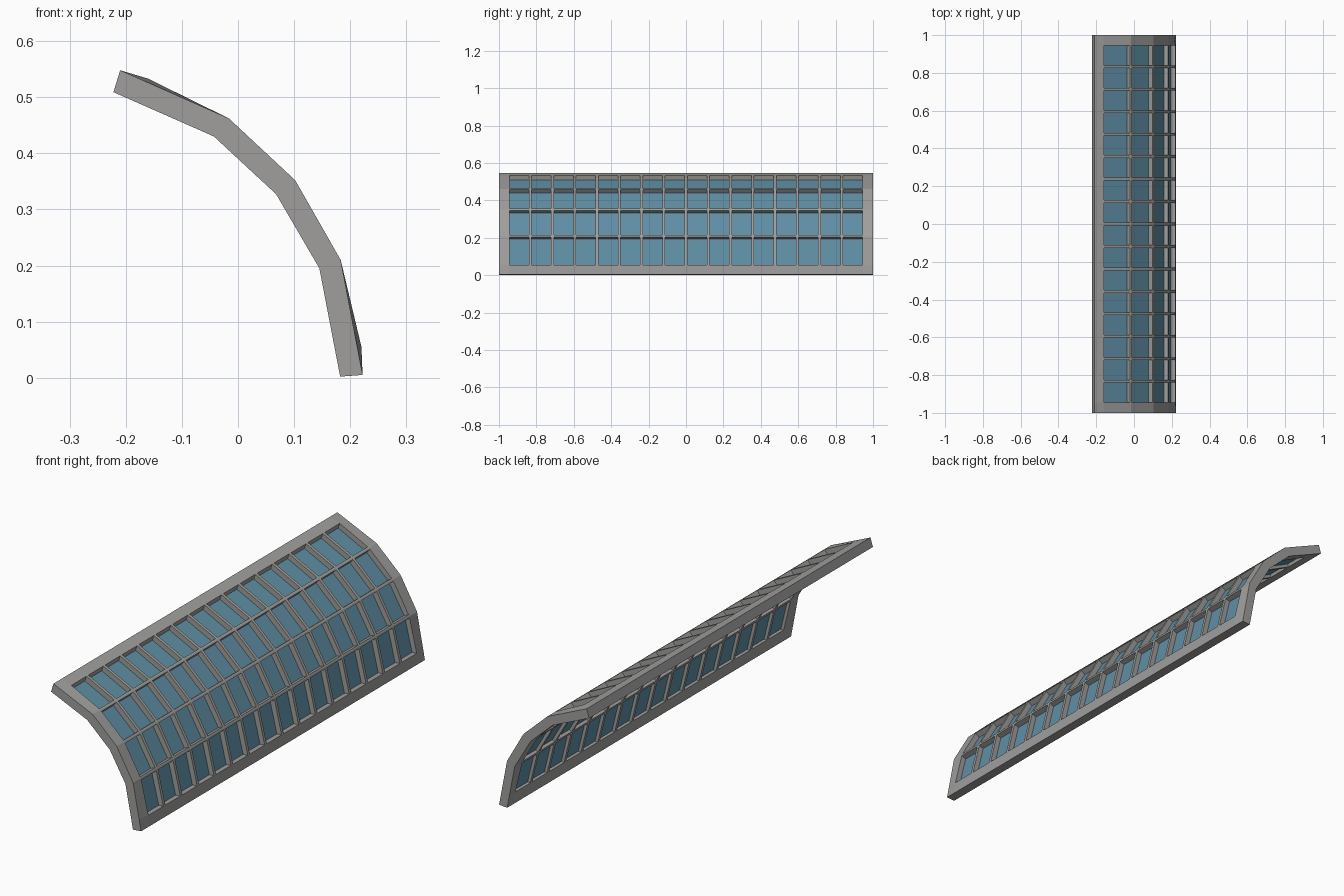
import bpy
import bmesh
from mathutils import Vector

if "Cube" in bpy.data.objects:
    bpy.data.objects.remove(bpy.data.objects["Cube"], do_unlink=True)


def make_material(name, rgb):
    mat = bpy.data.materials.new(name)
    mat.use_nodes = True
    mat.diffuse_color = (*rgb, 1)
    mat.node_tree.nodes["Principled BSDF"].inputs["Base Color"].default_value = (*rgb, 1)
    return mat


def make_object(name, bm, mat):
    bmesh.ops.recalc_face_normals(bm, faces=bm.faces)
    mesh = bpy.data.meshes.new(name)
    bm.to_mesh(mesh)
    bm.free()
    mesh.materials.append(mat)
    obj = bpy.data.objects.new(name, mesh)
    bpy.context.collection.objects.link(obj)
    return obj


grey = make_material("frame grey", (0.35, 0.345, 0.34))
blue = make_material("glass blue", (0.115, 0.27, 0.37))

PANES = 16
HALF_BAR = 0.007
GLASS_DEPTH = 0.62      # share of the frame thickness, from outside


def section(ox, oz, ix, iz):
    return Vector((ox, oz)), Vector((ix, iz))


def blend(a, b, t):
    return tuple(p.lerp(q, t) for p, q in zip(a, b))


def toward(a, b, dist):
    return blend(a, b, dist / (b[0] - a[0]).length)


# Curved cross-section: outer and inner point at every bend, bottom to top
bends = [section(0.222, 0.005, 0.182, 0.002),
         section(0.183, 0.210, 0.145, 0.195),
         section(0.102, 0.352, 0.068, 0.327),
         section(-0.016, 0.462, -0.043, 0.430),
         section(-0.210, 0.548, -0.222, 0.509)]
low_sill = section(0.220, 0.055, 0.180, 0.052)
high_sill = section(-0.160, 0.533, -0.172, 0.494)


def stations(low, high):
    """All frame lines: sills, and a bar below and above each bend."""
    path = [low] + bends[1:-1] + [high]
    rows = [bends[0], low]
    for before, here, after in zip(path, path[1:], path[2:]):
        rows += [toward(here, before, HALF_BAR), here, toward(here, after, HALF_BAR)]
    return rows + [high, bends[-1]]


middle_rows = stations(low_sill, high_sill)
end_rows = stations(blend(bends[0], bends[1], 0.25), blend(bends[4], bends[3], 0.26))

# Lengthwise lines: end frame, then both edges of each pane
columns = [-1.0]
pitch = (1.89 + 2 * HALF_BAR) / PANES
for k in range(PANES):
    start = -0.945 + k * pitch
    columns += [start, start + pitch - 2 * HALF_BAR]
columns.append(1.0)
last_row, last_col = len(middle_rows) - 1, len(columns) - 1


def is_pane(i, j):
    return i % 3 == 1 and j % 2 == 1 and 0 < i < last_row - 1 and 0 < j < last_col - 1


def is_solid(i, j):
    return 0 <= i < last_row and 0 <= j < last_col and not is_pane(i, j)


def point(i, j, depth):
    rows = end_rows if j in (0, last_col) else middle_rows
    p = rows[i][0].lerp(rows[i][1], depth)
    return p.x, columns[j], p.y


# Frame: outer and inner skins with walls around every opening and the rim
bm = bmesh.new()
grid = {(i, j, s): bm.verts.new(point(i, j, s))
        for i in range(last_row + 1) for j in range(last_col + 1) for s in (0, 1)}
for i in range(last_row):
    for j in range(last_col):
        if not is_solid(i, j):
            continue
        corners = [(i, j), (i + 1, j), (i + 1, j + 1), (i, j + 1)]
        for s in (0, 1):
            bm.faces.new([grid[(*c, s)] for c in corners])
        neighbours = [(i, j - 1), (i + 1, j), (i, j + 1), (i - 1, j)]
        for n, cell in enumerate(neighbours):
            if not is_solid(*cell):
                a, b = corners[n], corners[(n + 1) % 4]
                bm.faces.new([grid[(*a, 0)], grid[(*b, 0)], grid[(*b, 1)], grid[(*a, 1)]])
make_object("window_frame", bm, grey)

# Glass: a thin sheet in every opening
bm = bmesh.new()
for i in range(last_row):
    for j in range(last_col):
        if is_pane(i, j):
            corners = [(i, j), (i + 1, j), (i + 1, j + 1), (i, j + 1)]
            front, back = [[bm.verts.new(point(*c, GLASS_DEPTH + d)) for c in corners]
                           for d in (-0.04, 0.04)]
            bm.faces.new(front)
            bm.faces.new(back)
            for n in range(4):
                m = (n + 1) % 4
                bm.faces.new([front[n], front[m], back[m], back[n]])
make_object("glass_panes", bm, blue)
